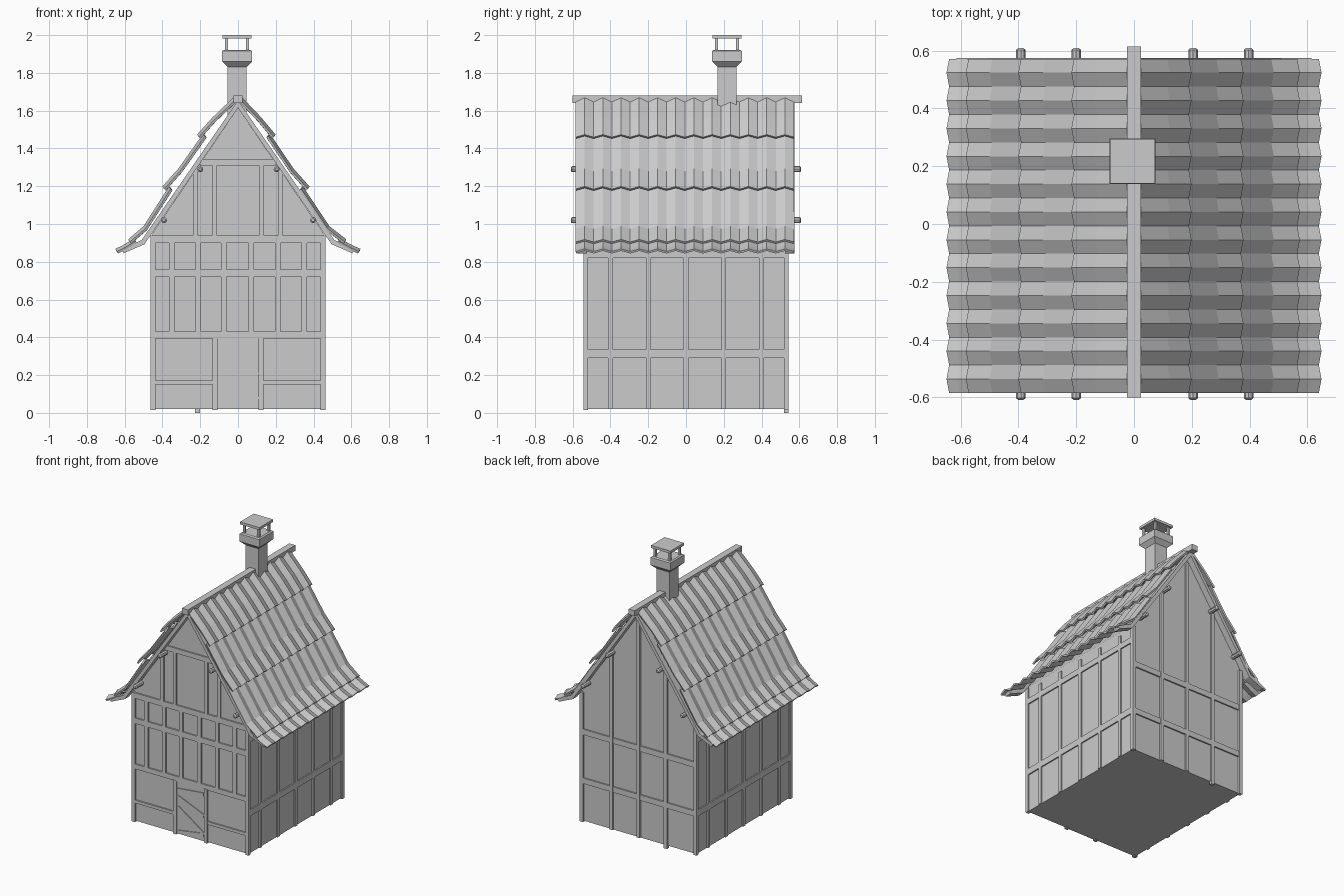
import bpy, bmesh, math
from mathutils import Vector

if "Cube" in bpy.data.objects:
    bpy.data.objects.remove(bpy.data.objects["Cube"])


def make(name, verts, faces):
    me = bpy.data.meshes.new(name)
    me.from_pydata(verts, [], faces)
    bm = bmesh.new()
    bm.from_mesh(me)
    bmesh.ops.recalc_face_normals(bm, faces=bm.faces)
    bm.to_mesh(me)
    bm.free()
    ob = bpy.data.objects.new(name, me)
    bpy.context.collection.objects.link(ob)
    return ob


def box(name, x0, x1, y0, y1, z0, z1):
    v = [(x, y, z) for x in (x0, x1) for y in (y0, y1) for z in (z0, z1)]
    f = [(0, 1, 3, 2), (4, 6, 7, 5), (0, 4, 5, 1), (2, 3, 7, 6), (0, 2, 6, 4), (1, 5, 7, 3)]
    return make(name, v, f)


def prism(name, pts, y0, y1):
    # x/z outline extruded along y
    n = len(pts)
    v = [(x, y, z) for y in (y0, y1) for x, z in pts]
    f = [tuple(range(n)), tuple(range(n, 2 * n))]
    f += [(i, (i + 1) % n, n + (i + 1) % n, n + i) for i in range(n)]
    return make(name, v, f)


def stick(name, a, b, w, y0, y1):
    # flat board between two x/z points
    a, b = Vector(a), Vector(b)
    d = (b - a).normalized() * w / 2
    n = Vector((-d.y, d.x))
    return prism(name, [a + n, b + n, b - n, a - n], y0, y1)


# Walls with gables
prism("house_walls", [(-.453, .02), (.453, .02), (.453, .95), (0, 1.615), (-.453, .95)], -.53, .53)

# Corner posts
for x in (-.45, .45):
    for y in (-.53, .53):
        box("corner_post", x - .013, x + .013, y - .012, y + .012, .015, .94)

# Front timber frame
F0, F1 = -.54, -.52
for z0, z1, w in ((.395, .43, .45), (.72, .76, .45), (.90, .94, .45), (1.31, 1.345, .2)):
    box("front_rail", -w, w, F0, F1, z0, z1)
for x in (-.35, -.21, -.075, .07, .21, .35):
    box("front_stud", x - .015, x + .015, F0, F1, .43, .9)
for x in (-.225, -.125, .125, .225):
    box("gable_stud", x - .013, x + .013, F0, F1, .94, 1.31)
for s in (-1, 1):
    box("door_post", s * .122 - .013, s * .122 + .013, F0 - .003, F1, .015, .4)
    box("low_rail", min(s * .135, s * .44), max(s * .135, s * .44), F0, F1, .15, .172)

# Door planks and slanted braces
box("door", -.108, .108, -.534, -.52, .02, .395)
for a, b in (((-.1, .335), (.105, .355)), ((-.1, .285), (.105, .2)),
             ((-.1, .21), (.105, .07)), ((-.1, .035), (.105, .065))):
    stick("door_brace", a, b, .024, -.54, -.525)

# Back timber frame
for z in (.31, .66):
    box("back_rail", -.45, .45, .52, .54, z - .02, z + .02)
for x, z0, z1 in ((-.215, .0, 1.28), (0, .02, 1.58), (.215, .02, 1.28)):
    box("back_stud", x - .013, x + .013, .52, .542, z0, z1)

# Side timber frames
for s in (-1, 1):
    xa, xb = sorted((s * .44, s * .462))
    for y in (-.4, -.2, 0, .2, .4):
        box("side_stud", xa, xb, y - .013, y + .013, .02, .92)
    for z0, z1 in ((.29, .335), (.82, .86)):
        box("side_rail", xa, xb, -.52, .52, z0, z1)

# End rafters under the roof
for s in (-1, 1):
    for y0, y1 in ((-.575, -.525), (.525, .575)):
        pts = [(0, 1.655), (.51, .915), (.615, .865), (.605, .845), (.495, .893), (0, 1.615)]
        prism("rafter", [(s * x, z) for x, z in pts], y0, y1)

# Tile courses: pleated sheets, each overlapping the one below
courses = [[(.015, 1.655), (.115, 1.55), (.19, 1.46)],
           [(.16, 1.465), (.285, 1.28), (.37, 1.185)],
           [(.335, 1.185), (.475, .975), (.565, .905)],
           [(.53, .91), (.60, .872), (.64, .855)]]
COLS, Y0, Y1 = 12, -.585, .572
for s, shift in ((1, 0), (-1, .022)):
    for c in courses:
        v, f = [], []
        n = 2 * COLS + 1
        for x, z in c:
            grow = shift * math.sin(math.pi * min(1, x / .64)) 
            for j in range(n):
                h = .018 * (j % 2)
                y = Y0 + (Y1 - Y0) * j / (n - 1)
                v.append((s * (x + grow + h * .5), y, z + h * .75))
        for r in range(len(c) - 1):
            for j in range(n - 1):
                a = r * n + j
                q = (a, a + 1, a + n + 1, a + n)
                f.append(q)
        ob = make("roof_tiles", v, f)
        # make every sheet face upward, then thicken it downward
        if sum(p.normal.z for p in ob.data.polygons) < 0:
            ob.data.flip_normals()
        m = ob.modifiers.new("thickness", 'SOLIDIFY')
        m.thickness = .012
        m.offset = -1

# Ridge beam
box("ridge_beam", -.024, .024, -.6, .615, 1.64, 1.68)

# Purlin ends poking out of both gables
for x, z in ((-.2, 1.29), (.205, 1.29), (-.392, 1.02), (.397, 1.02)):
    for s in (-1, 1):
        bpy.ops.mesh.primitive_cylinder_add(vertices=8, radius=.016, depth=.09,
                                            location=(x, s * .565, z),
                                            rotation=(-s * math.pi / 2, 0, 0))
        ob = bpy.context.object
        ob.name = "purlin_end"
        bm = bmesh.new()
        bm.from_mesh(ob.data)
        tip = [e for e in bm.edges if all(q.co.z > 0 for q in e.verts)]
        bmesh.ops.bevel(bm, geom=tip, offset=.007, segments=1, affect='EDGES')
        bm.to_mesh(ob.data)
        bm.free()

# Chimney stack with flared collar
CX, CY = -.005, .217
rings = [(.051, 1.54), (.051, 1.832), (.079, 1.86), (.079, 1.915), (.07, 1.922)]
v = [(CX + a * r, CY + b * r, z) for r, z in rings for a, b in ((-1, -1), (1, -1), (1, 1), (-1, 1))]
f = [(0, 1, 2, 3), (16, 17, 18, 19)]
f += [(4 * k + i, 4 * k + (i + 1) % 4, 4 * k + 4 + (i + 1) % 4, 4 * k + 4 + i)
      for k in range(4) for i in range(4)]
make("chimney", v, f)

# Chimney cap on four posts
for a in (-1, 1):
    for b in (-1, 1):
        px, py = CX + a * .056, CY + b * .056
        box("cap_post", px - .008, px + .008, py - .008, py + .008, 1.915, 1.985)
box("chimney_cap", CX - .077, CX + .077, CY - .077, CY + .077, 1.982, 2.0)
